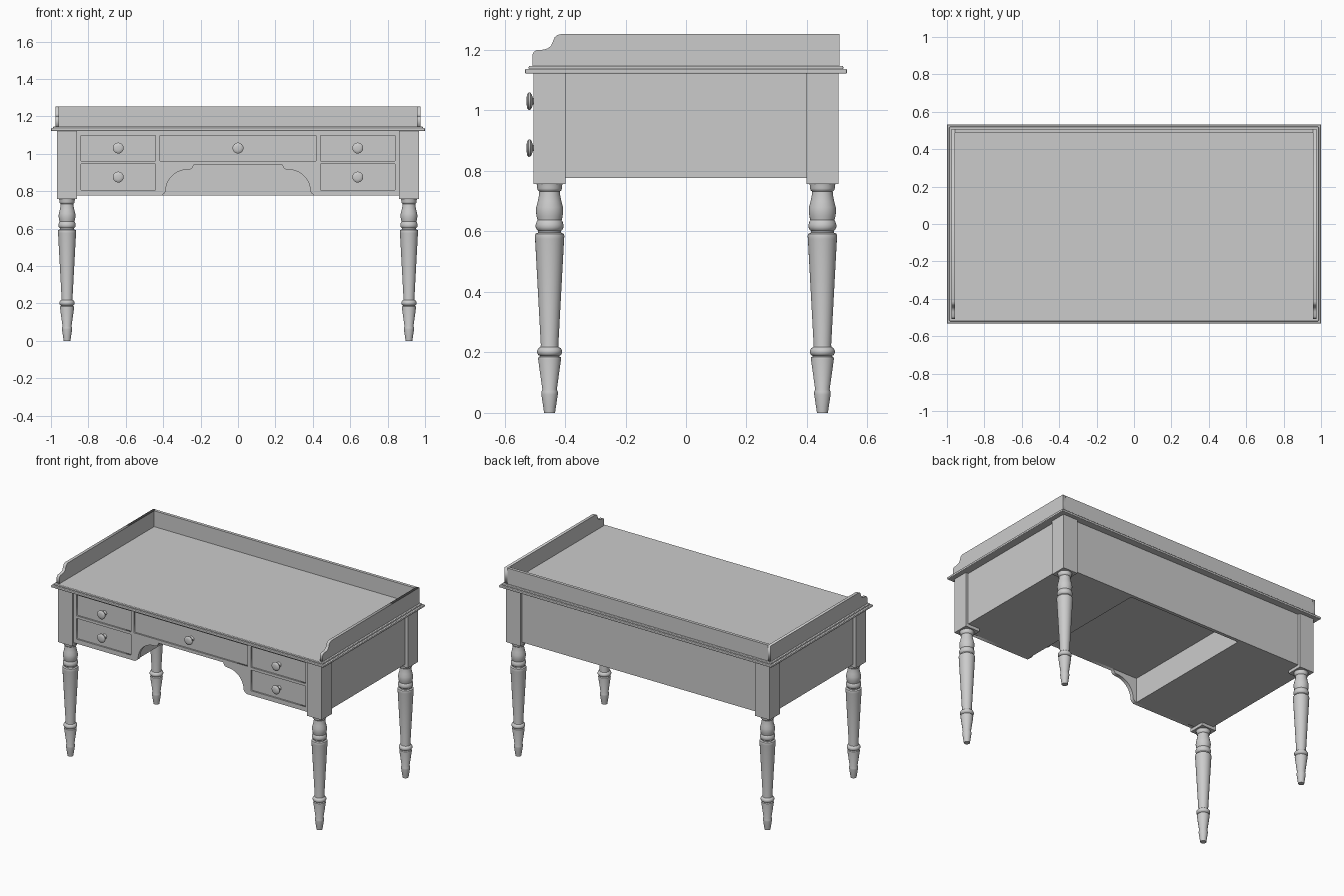
import bpy, bmesh, math
from mathutils import Matrix, Vector

if "Cube" in bpy.data.objects:
    bpy.data.objects.remove(bpy.data.objects["Cube"])


def add(name, mesh):
    ob = bpy.data.objects.new(name, mesh)
    bpy.context.collection.objects.link(ob)
    return ob


def box(name, x, y, z, bevel=0.0):
    bm = bmesh.new()
    bmesh.ops.create_cube(bm, size=1)
    for v in bm.verts:
        v.co = Vector([(r[0] + r[1]) / 2 + c * (r[1] - r[0]) for c, r in zip(v.co, (x, y, z))])
    me = bpy.data.meshes.new(name)
    bm.to_mesh(me)
    bm.free()
    ob = add(name, me)
    if bevel:
        m = ob.modifiers.new("bevel", "BEVEL")
        m.width, m.segments = bevel, 3
    return ob


def lathe(name, profile, matrix, steps=32):
    """Turn a (radius, height) profile around local z."""
    bm = bmesh.new()
    vs = [bm.verts.new((r, 0, h)) for r, h in profile]
    es = [bm.edges.new(p) for p in zip(vs, vs[1:])]
    bmesh.ops.spin(bm, geom=vs + es, cent=(0, 0, 0), axis=(0, 0, 1),
                   angle=math.tau, steps=steps)
    bmesh.ops.remove_doubles(bm, verts=bm.verts, dist=1e-5)
    bmesh.ops.recalc_face_normals(bm, faces=bm.faces)
    for f in bm.faces:
        f.smooth = True
    me = bpy.data.meshes.new(name)
    bm.to_mesh(me)
    bm.free()
    me.set_sharp_from_angle(angle=math.radians(40))
    ob = add(name, me)
    ob.matrix_world = matrix
    return ob


def plate(name, rings, thick, matrix):
    """Filled flat outline (extra rings become holes) with thickness."""
    cu = bpy.data.curves.new(name, "CURVE")
    cu.dimensions, cu.fill_mode, cu.extrude = "2D", "BOTH", thick / 2
    for ring in rings:
        sp = cu.splines.new("POLY")
        sp.points.add(len(ring) - 1)
        for p, (a, b) in zip(sp.points, ring):
            p.co = (a, b, 0, 1)
        sp.use_cyclic_u = True
    tmp = add(name + "_outline", cu)
    dg = bpy.context.evaluated_depsgraph_get()
    me = bpy.data.meshes.new_from_object(tmp.evaluated_get(dg))
    bpy.data.objects.remove(tmp)
    ob = add(name, me)
    ob.matrix_world = matrix
    return ob


# Turned legs with square blocks above
LEG = [(0, 0), (.018, 0), (.021, .02), (.027, .06), (.027, .07), (.024, .078),
       (.038, .178), (.037, .184), (.03, .188), (.037, .191), (.041, .198), (.041, .206),
       (.037, .214), (.03, .218), (.029, .225), (.048, .575), (.049, .585), (.047, .592),
       (.038, .596), (.038, .602), (.043, .606), (.046, .614), (.046, .622), (.043, .632),
       (.040, .637), (.043, .65), (.045, .665), (.044, .68), (.039, .70), (.035, .72),
       (.034, .732), (.039, .736), (.041, .742), (.041, .75), (.043, .758)]
for side, sx in (("left", -1), ("right", 1)):
    for end, sy in (("front", -1), ("back", 1)):
        cx, cy = .914 * sx, .451 * sy
        lathe(f"{end}_{side}_leg", LEG, Matrix.Translation((cx, cy, 0)))
        box(f"{end}_{side}_block", (cx - .053, cx + .053), (cy - .053, cy + .053), (.757, 1.124))

# Carcass: drawer pedestals, centre section, back board
for side, sx in (("left", -1), ("right", 1)):
    box(f"{side}_pedestal", sorted((.413 * sx, .948 * sx)), (-.47, .47), (.777, 1.124))
box("centre_section", (-.413, .413), (-.47, .47), (.941, 1.124))
box("back_board", (-.948, .948), (.465, .487), (.777, 1.124))

# Front frame with shaped kneehole arch and drawer openings
arch = [(.408, .777), (.392, .79)]
arch += [(.27 + .117 * math.cos(t), .80 + .115 * math.sin(t))
         for t in [math.pi / 2 * i / 10 for i in range(11)]]
arch += [(.25, .918), (.243, .926), (.237, .941)]
outline = ([(-.9, .777), (-.9, 1.124), (.9, 1.124), (.9, .777)] + arch
           + [(-x, z) for x, z in reversed(arch)])
drawers = [(-.417, .417, .962, 1.099)]
for x0, x1 in ((-.84, -.44), (.44, .84)):
    drawers += [(x0, x1, .962, 1.099), (x0, x1, .807, .944)]
holes = [[(a, c), (b, c), (b, d), (a, d)] for a, b, c, d in drawers]
plate("front_frame", [outline] + holes, .024,
      Matrix.Translation((0, -.482, 0)) @ Matrix.Rotation(math.pi / 2, 4, "X"))

# Drawer fronts and turned knobs
KNOB = [(.016, 0), (.012, .004), (.010, .022), (.022, .026), (.028, .03), (.029, .036),
        (.024, .041), (.012, .043), (0, .0435)]
for i, (a, b, c, d) in enumerate(drawers):
    box(f"drawer_front_{i}", (a, b), (-.484, -.46), (c, d))
    lathe(f"knob_{i}", KNOB, Matrix.Translation(((a + b) / 2, -.484, (c + d) / 2))
          @ Matrix.Rotation(math.pi / 2, 4, "X"), 24)

# Stepped table top
box("top_moulding", (-1, 1), (-.532, .532), (1.122, 1.137), .004)
box("top_board", (-.988, .988), (-.52, .52), (1.135, 1.147), .004)

# Gallery rail around back and sides, with scrolled front ends
scroll = [(-.507, 1.14), (-.507, 1.185), (-.503, 1.194), (-.494, 1.199), (-.47, 1.201),
          (-.457, 1.205), (-.446, 1.214), (-.440, 1.228), (-.434, 1.242), (-.426, 1.249),
          (-.414, 1.252), (.507, 1.252), (.507, 1.14)]
cyc = Matrix(((0, 0, 1, 0), (1, 0, 0, 0), (0, 1, 0, 0), (0, 0, 0, 1)))
for side, sx in (("left", -1), ("right", 1)):
    plate(f"{side}_gallery", [scroll], .02, Matrix.Translation((.966 * sx, 0, 0)) @ cyc)
box("back_gallery", (-.957, .957), (.487, .507), (1.14, 1.252))
